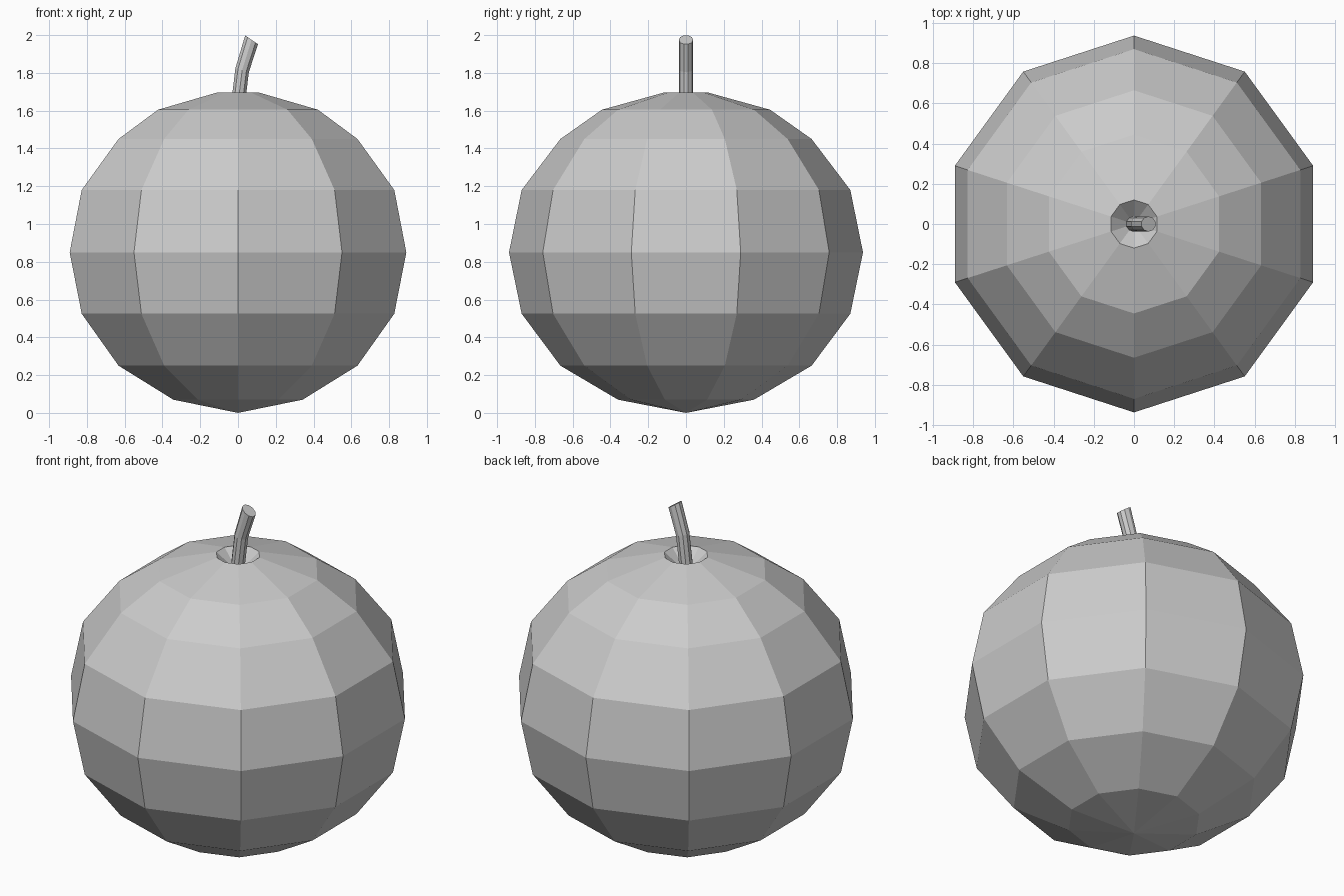
import bpy
import bmesh
from math import pi, sin, cos
from mathutils import Vector

if "Cube" in bpy.data.objects:
    bpy.data.objects.remove(bpy.data.objects["Cube"], do_unlink=True)

# Single matte grey
grey = bpy.data.materials.new("light grey")
grey.use_nodes = True
colour = (0.6, 0.6, 0.6, 1)
grey.diffuse_color = colour
grey.node_tree.nodes["Principled BSDF"].inputs["Base Color"].default_value = colour


def finish(name, bm):
    bmesh.ops.recalc_face_normals(bm, faces=bm.faces)
    mesh = bpy.data.meshes.new(name)
    bm.to_mesh(mesh)
    bm.free()
    mesh.materials.append(grey)
    obj = bpy.data.objects.new(name, mesh)
    bpy.context.collection.objects.link(obj)
    return obj


def bridge(bm, rings):
    for low, high in zip(rings, rings[1:]):
        n = len(low)
        for i in range(n):
            j = (i + 1) % n
            bm.faces.new((low[i], low[j], high[j], high[i]))


def cap(bm, ring, tip):
    for i in range(len(ring)):
        bm.faces.new((ring[i], ring[(i + 1) % len(ring)], tip))


# Pumpkin body: ten-sided lathe with a pointed base and a dimpled top
SIDES = 10
profile = [(0.36, 0.07), (0.665, 0.25), (0.87, 0.525), (0.937, 0.85),
           (0.87, 1.18), (0.665, 1.45), (0.445, 1.605), (0.12, 1.695)]
bm = bmesh.new()
rings = []
for r, z in profile:
    angles = [pi / 2 + 2 * pi * i / SIDES for i in range(SIDES)]
    rings.append([bm.verts.new((r * cos(a), r * sin(a), z)) for a in angles])
bridge(bm, rings)
cap(bm, rings[0], bm.verts.new((0, 0, 0)))
cap(bm, rings[-1], bm.verts.new((0, 0, 1.59)))
finish("pumpkin_body", bm)

# Bent stem: rings tilted along a short path (x, z, tilt)
STEM_SIDES = 10
path = [(-0.008, 1.57, 0.1), (0.022, 1.815, 0.28), (0.072, 1.975, 0.75)]
radius = 0.038
bm = bmesh.new()
rings = []
for x, z, tilt in path:
    # the half-width in x stays steady while the slanted ring drops toward +x
    ring = []
    for i in range(STEM_SIDES):
        a = 2 * pi * (i + 0.5) / STEM_SIDES
        dx = radius * cos(a) * (0.8 + 0.2 * cos(tilt))
        offset = Vector((dx, radius * sin(a), -dx * tilt * 0.9))
        ring.append(bm.verts.new(Vector((x, 0, z)) + offset))
    rings.append(ring)
bridge(bm, rings)
bm.faces.new(rings[0])
bm.faces.new(rings[-1])
finish("stem", bm)
